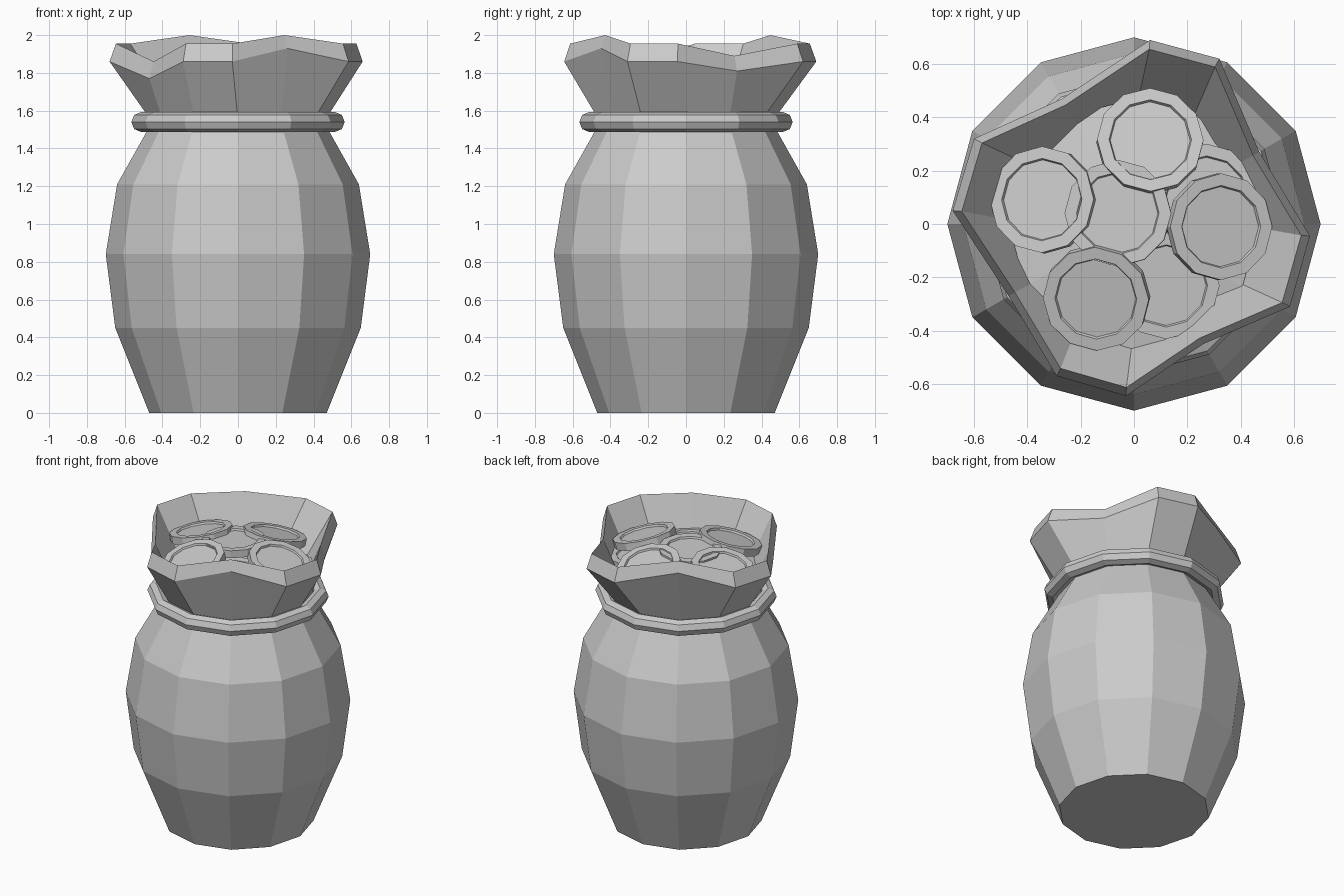
import bpy, bmesh, math
from mathutils import Matrix, Vector

if "Cube" in bpy.data.objects:
    bpy.data.objects.remove(bpy.data.objects["Cube"])

N = 12


def circle(r, z):
    return [(r * math.cos(2 * math.pi * i / N), r * math.sin(2 * math.pi * i / N), z) for i in range(N)]


def loft(name, loops, cap_start=True, cap_end=True):
    """Skin a stack of equal-length loops."""
    bm = bmesh.new()
    rows = [[bm.verts.new(p) for p in loop] for loop in loops]
    for a, b in zip(rows, rows[1:]):
        for i in range(N):
            j = (i + 1) % N
            bm.faces.new((a[i], a[j], b[j], b[i]))
    if cap_start:
        bm.faces.new(rows[0][::-1])
    if cap_end:
        bm.faces.new(rows[-1])
    bmesh.ops.recalc_face_normals(bm, faces=bm.faces)
    mesh = bpy.data.meshes.new(name)
    bm.to_mesh(mesh)
    bm.free()
    obj = bpy.data.objects.new(name, mesh)
    bpy.context.collection.objects.link(obj)
    return obj


# Sack: bulging body, pinched neck, wavy flared rim, inner lining
rim = [(.66, -.045, 1.86), (.47, .27, 1.81), (.32, .62, 1.86), (.06, .69, 1.86),
       (-.27, .47, 1.93), (-.60, .32, 1.86), (-.68, .05, 1.86), (-.47, -.27, 1.77),
       (-.29, -.57, 1.86), (-.03, -.645, 1.86), (.26, -.45, 1.93), (.585, -.31, 1.86)]
rim_inner = []
for i, (x, y, z) in enumerate(rim):
    lift = {1: .08, 7: .09, 4: .07, 10: .07}.get(i, .095)
    rim_inner.append((x * .95, y * .95, z + lift))
body = [circle(r, z) for r, z in ((.47, 0), (.65, .45), (.70, .84), (.64, 1.21), (.455, 1.54))]
loft("sack", body + [rim, rim_inner, circle(.39, 1.58), circle(.55, 1.2),
                     circle(.60, .84), circle(.56, .47), circle(.42, .06)])

# Cord tied around the neck
bpy.ops.mesh.primitive_torus_add(major_segments=N, minor_segments=8, major_radius=.512,
                                 minor_radius=.053, location=(0, 0, 1.54))
bpy.context.object.name = "neck_cord"

# Bed of treasure under the loose coins
loft("coin_bed", [circle(.40, 1.58), circle(.47, 1.71), circle(.25, 1.75)])


# Coins: flat discs with a raised edge, tipped towards the middle of the sack
def coin(name, x, y, z, tilt):
    obj = loft(name, [circle(.15, -.013), circle(.155, -.025), circle(.2, -.025),
                      circle(.2, .025), circle(.155, .025), circle(.15, .013)])
    axis = Vector((y, -x, 0)).normalized()
    obj.matrix_world = Matrix.Translation((x, y, z)) @ Matrix.Rotation(math.radians(-tilt), 4, axis)


coins = [(-.06, .04, 1.86, 2), (.06, .31, 1.83, 15), (-.34, .09, 1.83, 14),
         (.32, -.01, 1.84, 17), (-.14, -.275, 1.83, 16),
         (.12, -.23, 1.775, 6), (.27, .10, 1.76, 5)]
for n, c in enumerate(coins, 1):
    coin(f"coin_{n}", *c)
